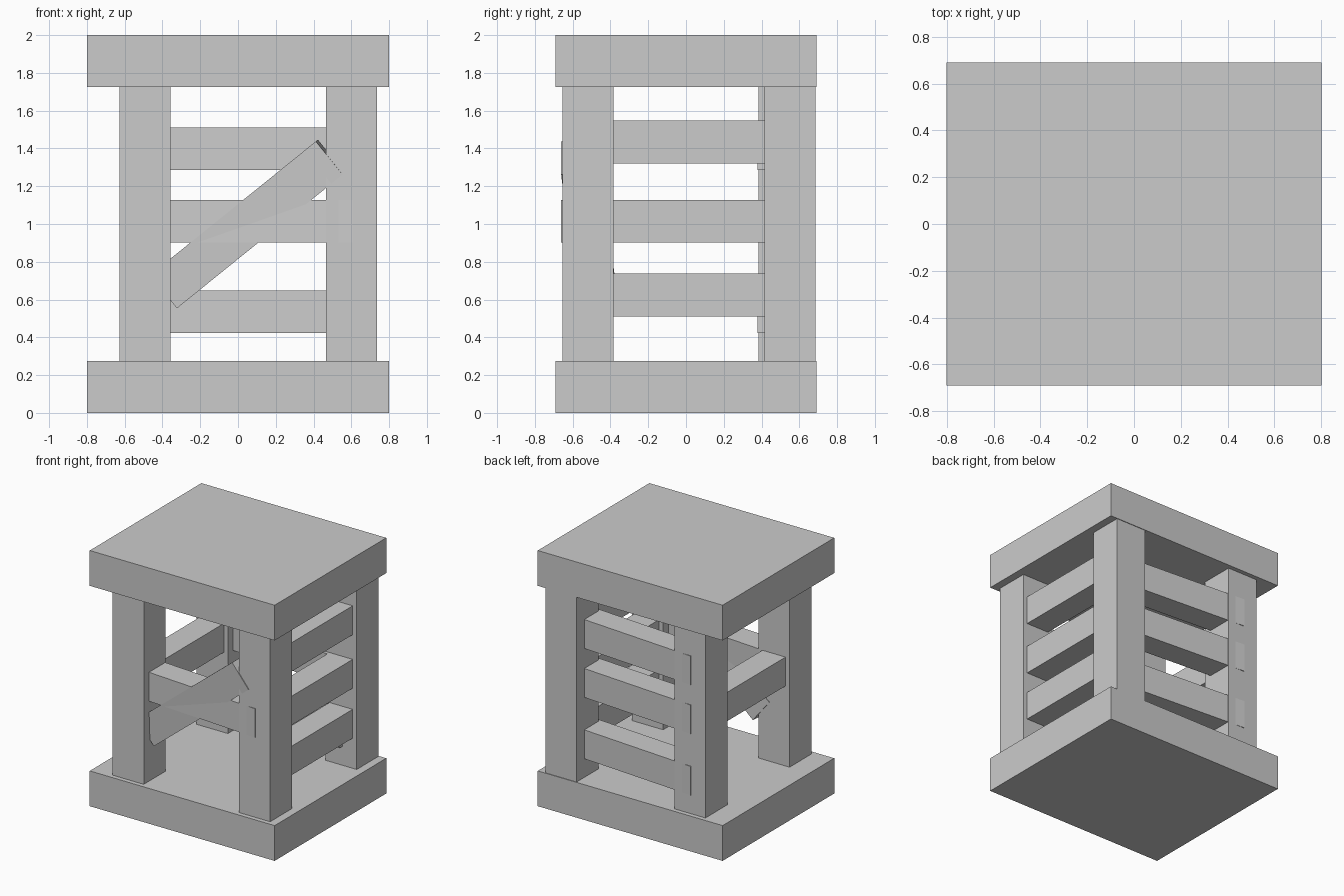
import bpy
from math import radians
from mathutils import Matrix, Vector

if "Cube" in bpy.data.objects:
    bpy.data.objects.remove(bpy.data.objects["Cube"])


def box(name, centre, size, pitch=0.0, yaw=0.0):
    """Box turned by yaw about its own z, then pitched about y."""
    bpy.ops.mesh.primitive_cube_add(size=1)
    ob = bpy.context.object
    ob.name = name
    ob.data.name = name
    rot = Matrix.Rotation(radians(pitch), 4, 'Y') @ Matrix.Rotation(radians(yaw), 4, 'Z')
    ob.data.transform(rot @ Matrix.Diagonal((*size, 1.0)))
    ob.location = Vector(centre)
    return ob


# Slabs at bottom and top
box("bottom_slab", (0, 0, 0.138), (1.6, 1.38, 0.276))
box("top_slab", (0, 0, 1.862), (1.6, 1.38, 0.276))

# Corner posts; the back right one sits slightly further back
XL, XR, YF, YB, P = -0.492, 0.602, -0.52, 0.52, 0.27
for name, x, y in (("front_left", XL, YF), ("front_right", XR, YF),
                   ("back_left", XL, YB), ("back_right", XR, YB + 0.03)):
    box(name + "_post", (x, y, 1.0), (P, P, 1.5))

# Rails: front and back ones are slightly skewed and poke through the posts
D, H, L, YAW, XM = 0.2, 0.226, 1.13, -4.15, 0.053
box("front_rail", (XM, YF, 1.015), (L, D, H), yaw=YAW)
for i, z in enumerate((0.535, 1.015, 1.398)):
    box(f"back_rail_{i + 1}", (XM, YB, z), (L, D, H), yaw=YAW)

# Side rails: one on the left, three on the right
box("left_rail", (XL, 0, 1.015), (D, 1.06, H))
for i, z in enumerate((0.624, 1.015, 1.434)):
    box(f"right_rail_{i + 1}", (XR, 0.015, z), (D, 1.08, H))

# Diagonal brace across the front
box("front_brace", (0.05, YF, 1.0), (L, D, H), pitch=-38.9, yaw=YAW)
